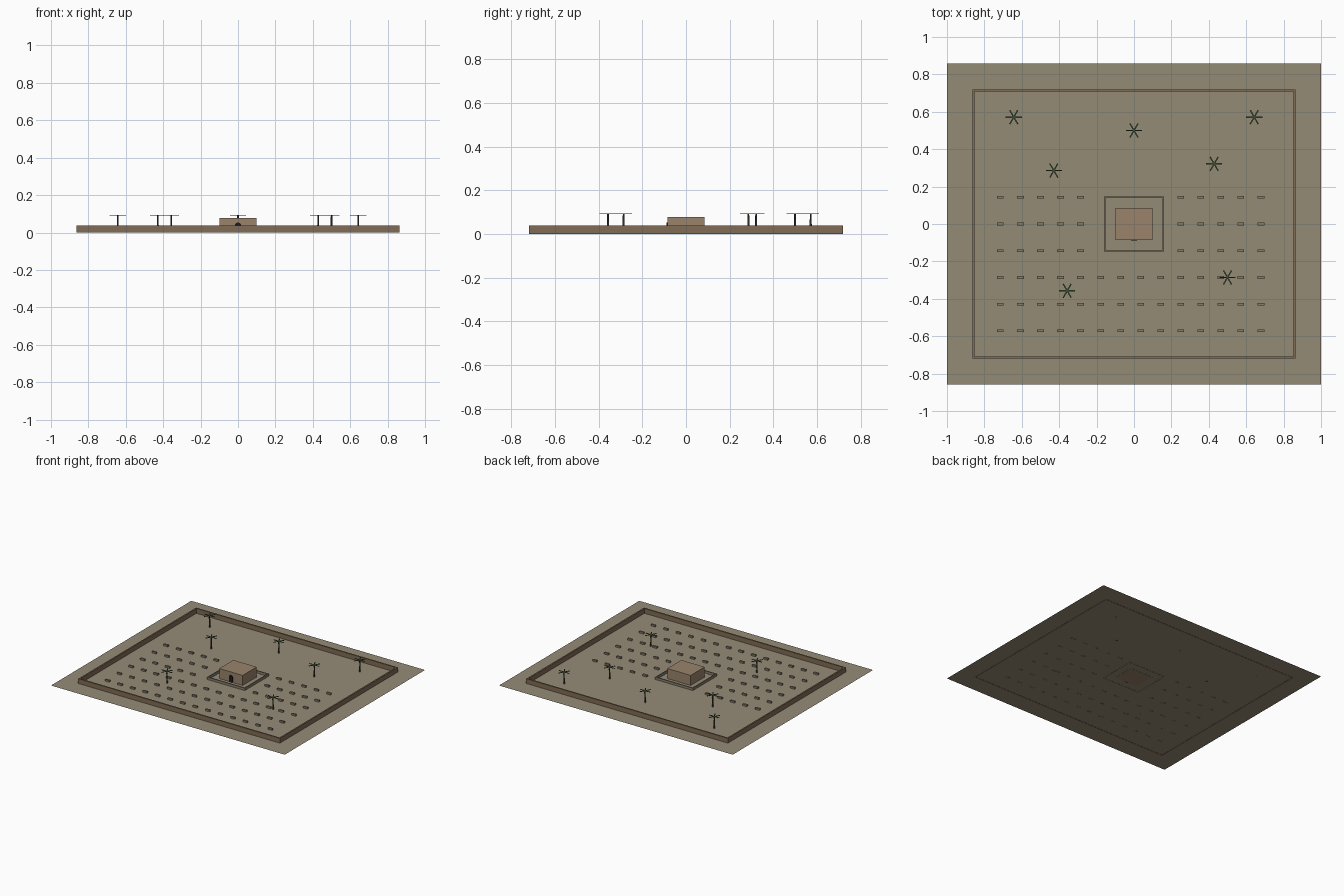
import bpy, bmesh, math
from mathutils import Matrix, Vector

if "Cube" in bpy.data.objects:
    bpy.data.objects.remove(bpy.data.objects["Cube"])

U = 1 / 14  # layout unit


def material(name, rgb):
    m = bpy.data.materials.new(name)
    m.diffuse_color = (*rgb, 1)
    m.use_nodes = True
    m.node_tree.nodes["Principled BSDF"].inputs["Base Color"].default_value = m.diffuse_color
    return m


SAND = material("sand", (0.30, 0.26, 0.18))
MUD = material("mud_brick", (0.22, 0.15, 0.09))
PLASTER = material("plaster", (0.32, 0.23, 0.15))
STONE = material("stone", (0.24, 0.20, 0.15))
DARK = material("dark_opening", (0.01, 0.01, 0.01))
TRUNK = material("bark", (0.06, 0.045, 0.03))
LEAF = material("leaf", (0.05, 0.09, 0.04))


def add_box(bm, size, centre, rot=None):
    m = Matrix.Translation(centre) @ (rot or Matrix()) @ Matrix.Diagonal((*size, 1))
    bmesh.ops.create_cube(bm, size=1, matrix=m)


def finish(bm, name, mat):
    me = bpy.data.meshes.new(name)
    bm.to_mesh(me)
    bm.free()
    me.materials.append(mat)
    ob = bpy.data.objects.new(name, me)
    bpy.context.collection.objects.link(ob)
    return ob


def wall_ring(name, hx, hy, t, h, mat):
    """Four straight walls centred on a rectangle."""
    bm = bmesh.new()
    for s in (-1, 1):
        add_box(bm, (2 * hx + t, t, h), (0, s * hy, h / 2))
        add_box(bm, (t, 2 * hy - t, h), (s * hx, 0, h / 2))
    return finish(bm, name, mat)


# sandy ground sheet
bm = bmesh.new()
bmesh.ops.create_grid(bm, x_segments=1, y_segments=1, size=1,
                      matrix=Matrix.Translation((0, 0, 0.001)) @ Matrix.Diagonal((1, 12 * U, 1, 1)))
finish(bm, "ground", SAND)

# enclosure walls
wall_ring("outer_wall", 12 * U, 10 * U, 0.011, 0.038, MUD)
wall_ring("inner_wall", 2.2 * U, 2 * U, 0.008, 0.02, STONE)

# central building
bm = bmesh.new()
add_box(bm, (2.8 * U, 2.4 * U, 1.1 * U), (0, 0, 0.55 * U))
finish(bm, "building", PLASTER)

# arched doorway: profile extruded through the front face
bm = bmesh.new()
r, spring = 0.017, 0.036
pts = [(-r, 0), (r, 0)] + [(r * math.cos(a), spring + r * math.sin(a))
                           for a in (math.pi * i / 12 for i in range(13))]
face = bm.faces.new([bm.verts.new((x, -0.0885, z)) for x, z in pts])
ext = bmesh.ops.extrude_face_region(bm, geom=[face])
bmesh.ops.translate(bm, vec=(0, 0.006, 0),
                    verts=[g for g in ext["geom"] if isinstance(g, bmesh.types.BMVert)])
bmesh.ops.recalc_face_normals(bm, faces=bm.faces)
finish(bm, "doorway", DARK)

# rows of low grave markers, leaving room around the building
bm = bmesh.new()
for row in range(6):
    y = 2 - 2 * row
    for col in range(14):
        x = -10 + 1.5 * col
        if y > -3 and abs(x) < 3:
            continue
        add_box(bm, (0.5 * U, 0.2 * U, 0.014), (x * U, y * U, 0.007))
finish(bm, "grave_markers", STONE)

# palms: thin trunk and six flat fronds
PALMS = [(-9, 8), (9, 8), (0, 7), (-6, 4), (6, 4.5), (-5, -5), (7, -4)]
H = 0.091
for i, (px, py) in enumerate(PALMS):
    base = Vector((px * U, py * U, 0))
    bm = bmesh.new()
    bmesh.ops.create_cone(bm, cap_ends=True, segments=8, radius1=0.0055, radius2=0.004, depth=H,
                          matrix=Matrix.Translation(base + Vector((0, 0, H / 2))))
    trunk = finish(bm, f"palm_trunk_{i + 1}", TRUNK)
    for p in trunk.data.polygons:
        p.use_smooth = len(p.vertices) == 4
    bm = bmesh.new()
    for k in range(3):
        add_box(bm, (0.086, 0.007, 0.003), base + Vector((0, 0, H + 0.001)),
                Matrix.Rotation(k * math.pi / 3, 4, 'Z'))
    finish(bm, f"palm_fronds_{i + 1}", LEAF)
